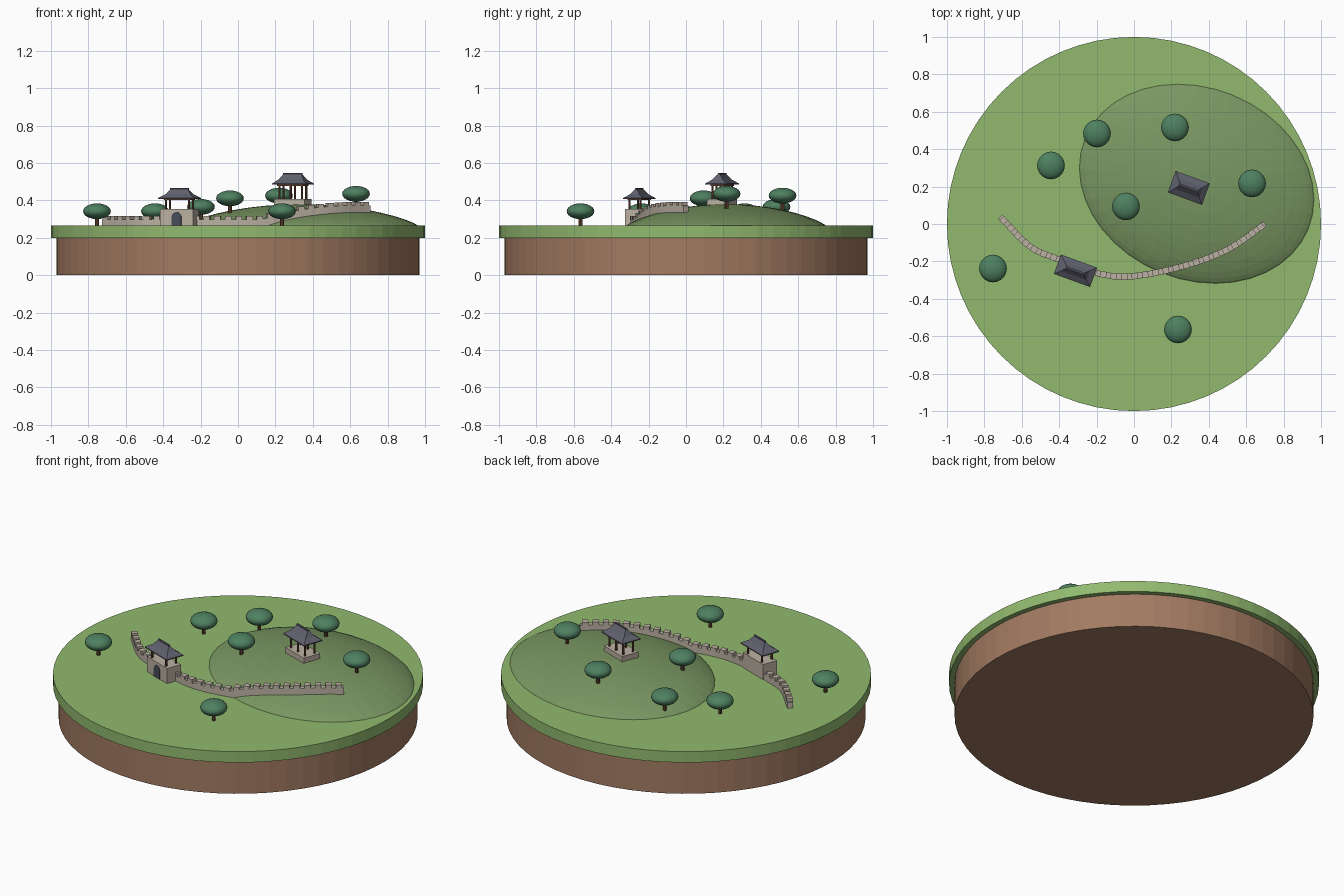
import bpy, bmesh, math
from mathutils import Matrix, Vector

if "Cube" in bpy.data.objects:
    bpy.data.objects.remove(bpy.data.objects["Cube"])


def material(name, r, g, b):
    """Flat material from 0-255 display values, stored linear."""
    col = [((c / 255 + 0.055) / 1.055) ** 2.4 for c in (r, g, b)] + [1]
    m = bpy.data.materials.new(name)
    m.use_nodes = True
    m.diffuse_color = col
    m.node_tree.nodes["Principled BSDF"].inputs["Base Color"].default_value = col
    return m


GRASS = material("grass", 146, 186, 111)
HILL = material("hill_green", 122, 151, 98)
DIRT = material("earth", 163, 123, 98)
STONE = material("stone", 188, 177, 163)
SLATE = material("roof_slate", 96, 96, 110)
WOOD = material("wood", 104, 70, 50)
LEAF = material("foliage", 78, 128, 96)
DARK = material("gate_opening", 72, 77, 90)

GROUND = 0.265
TILT = math.radians(-20)
HILL_POS = Vector((0.335, 0.215, 0))
HILL_ANGLE = math.radians(-22)
HILL_A, HILL_B, HILL_H = 0.644, 0.512, 0.115


def finish(name, bm, mat, matrix=Matrix(), smooth=False):
    bmesh.ops.recalc_face_normals(bm, faces=bm.faces)
    me = bpy.data.meshes.new(name)
    bm.to_mesh(me)
    bm.free()
    me.materials.append(mat)
    if smooth:
        me.shade_smooth()
    ob = bpy.data.objects.new(name, me)
    ob.matrix_world = matrix
    bpy.context.collection.objects.link(ob)
    return ob


def add_box(bm, centre, size, matrix=Matrix()):
    m = matrix @ Matrix.Translation(centre) @ Matrix.Diagonal((*size, 1))
    bmesh.ops.create_cube(bm, size=1, matrix=m)


def add_cylinder(bm, x, y, z0, z1, r, sides):
    bmesh.ops.create_cone(bm, cap_ends=True, segments=sides, radius1=r, radius2=r,
                          depth=z1 - z0, matrix=Matrix.Translation((x, y, (z0 + z1) / 2)))


def loft(bm, rings, cap=True):
    """Skin a list of equally long closed rings of points."""
    rows = [[bm.verts.new(p) for p in ring] for ring in rings]
    for a, b in zip(rows, rows[1:]):
        for i in range(len(a)):
            j = (i + 1) % len(a)
            bm.faces.new((a[i], a[j], b[j], b[i]))
    if cap:
        bm.faces.new(rows[0])
        bm.faces.new(rows[-1])


def dome(u2):
    return HILL_H * max(0, 1 - u2) ** 0.8


def terrain(x, y):
    """Ground height, including the hill."""
    p = Matrix.Rotation(-HILL_ANGLE, 3, "Z") @ (Vector((x, y, 0)) - HILL_POS)
    return GROUND + dome((p.x / HILL_A) ** 2 + (p.y / HILL_B) ** 2)


# Round base: earth below, grass slab above
for name, z0, z1, r, mat in (("earth_base", 0, 0.2, 0.97, DIRT),
                             ("grass_slab", 0.2, GROUND, 1, GRASS)):
    bm = bmesh.new()
    add_cylinder(bm, 0, 0, z0, z1, r, 64)
    finish(name, bm, mat)

# Hill: oval dome
bm = bmesh.new()
rings = []
for k in range(10):
    u = math.cos(k / 10 * math.pi / 2)
    rings.append([(HILL_A * u * math.cos(t), HILL_B * u * math.sin(t), dome(u * u))
                  for t in (i * math.tau / 40 for i in range(40))])
loft(bm, rings)
finish("hill", bm, HILL, Matrix.Translation(HILL_POS + Vector((0, 0, GROUND)))
       @ Matrix.Rotation(HILL_ANGLE, 4, "Z"))

# Trees
for n, (x, y) in enumerate(((-0.444, 0.313), (-0.198, 0.484), (0.219, 0.516), (-0.043, 0.094),
                            (0.631, 0.217), (-0.754, -0.238), (0.235, -0.564)), 1):
    z = terrain(x, y)
    bm = bmesh.new()
    add_cylinder(bm, x, y, z - 0.01, z + 0.06, 0.01, 8)
    finish(f"tree_trunk_{n}", bm, WOOD)
    bm = bmesh.new()
    bmesh.ops.create_uvsphere(bm, u_segments=20, v_segments=12, radius=1)
    finish(f"tree_crown_{n}", bm, LEAF, Matrix.Translation((x, y, z + 0.077))
           @ Matrix.Diagonal((0.074, 0.074, 0.042, 1)), True)

# Wall path: smooth curve through a few points, resampled evenly
PATH = [Vector((*p, 0)) for p in ((-0.716, 0.04), (-0.556, -0.12), (-0.4, -0.19), (-0.2, -0.262),
                                  (-0.016, -0.28), (0.256, -0.227), (0.5, -0.136), (0.7, 0))]


def spline(points, steps=20):
    pts = [2 * points[0] - points[1]] + points + [2 * points[-1] - points[-2]]
    out = []
    for a, b, c, d in zip(pts, pts[1:], pts[2:], pts[3:]):
        for s in range(steps):
            t = s / steps
            out.append(0.5 * (2 * b + (c - a) * t + (2 * a - 5 * b + 4 * c - d) * t * t
                              + (3 * b - a - 3 * c + d) * t ** 3))
    return out + [points[-1]]


curve = spline(PATH)
lengths = [0]
for a, b in zip(curve, curve[1:]):
    lengths.append(lengths[-1] + (b - a).length)


def at(s):
    """Point and direction at a distance along the path."""
    i = max(k for k in range(len(curve) - 1) if lengths[k] <= s or k == 0)
    d = curve[i + 1] - curve[i]
    return curve[i] + d * ((s - lengths[i]) / d.length), d.normalized()


COUNT = 28
PITCH = lengths[-1] / COUNT
HALF_W = 0.016

# Wall body
bm = bmesh.new()
rings = []
for k in range(2 * COUNT + 1):
    p, d = at(k * PITCH / 2)
    side = Vector((-d.y, d.x, 0)) * HALF_W
    z = terrain(p.x, p.y)
    rings.append([p + side * s + Vector((0, 0, z + h))
                  for s, h in ((-1, -0.015), (1, -0.015), (1, 0.034), (-1, 0.034))])
loft(bm, rings)
finish("wall_body", bm, STONE)

# Wall merlons
bm = bmesh.new()
for k in range(COUNT):
    p, d = at((k + 0.5) * PITCH)
    place = (Matrix.Translation((p.x, p.y, terrain(p.x, p.y)))
             @ Matrix.Rotation(math.atan2(d.y, d.x), 4, "Z"))
    add_box(bm, (0, 0, 0.041), (PITCH * 0.6, 2 * HALF_W + 0.002, 0.022), place)
finish("wall_merlons", bm, STONE)


def pavilion(name, x, y, base, z_floor, z_eave, roof, columns_x):
    """Stone block, wooden columns and a flared hip roof."""
    place = Matrix.Translation((x, y, 0)) @ Matrix.Rotation(TILT, 4, "Z")
    w, d, z0 = base
    bm = bmesh.new()
    add_box(bm, (0, 0, (z0 + z_floor) / 2), (w, d, z_floor - z0))
    finish(name + "_block", bm, STONE, place)

    rw, rd, ridge, rise = roof
    bm = bmesh.new()
    for cx in columns_x:
        for cy in (-0.032, 0.032):
            add_cylinder(bm, cx, cy, z_floor, z_eave, 0.006, 8)
    add_box(bm, (0, 0, z_eave), (0.15, 0.078, 0.012))
    finish(name + "_columns", bm, WOOD, place)

    bm = bmesh.new()
    rings = []
    for hw, hd, h in ((rw, rd, 0), (rw, rd, 0.006), ((rw + ridge) / 2 - 0.008, rd * 0.48, rise * 0.47),
                      (ridge, 0.006, rise)):
        rings.append([(sx * hw / 2, sy * hd / 2, z_eave + h)
                      for sx, sy in ((-1, -1), (1, -1), (1, 1), (-1, 1))])
    loft(bm, rings)
    add_box(bm, (0, 0, z_eave + rise), (ridge + 0.008, 0.009, 0.008))
    finish(name + "_roof", bm, SLATE, place)
    return place


# Gate tower on the wall and open pavilion on the hill
gate = pavilion("gate_tower", -0.313, -0.25, (0.19, 0.092, 0.26), 0.355, 0.407,
                (0.206, 0.11, 0.095, 0.055), (-0.066, 0.066))
pavilion("hill_pavilion", 0.293, 0.193, (0.172, 0.108, 0.35), 0.408, 0.484,
         (0.194, 0.122, 0.1, 0.06), (-0.065, 0, 0.065))

# Gate opening: arched plate on the front face
bm = bmesh.new()
arch = [(-0.028, 0), (0.028, 0)] + [(0.028 * math.cos(t), 0.045 + 0.028 * math.sin(t))
                                    for t in (i * math.pi / 10 for i in range(11))]
loft(bm, [[(px, py, pz + GROUND) for px, pz in arch] for py in (-0.044, -0.049)])
finish("gate_opening", bm, DARK, gate)
